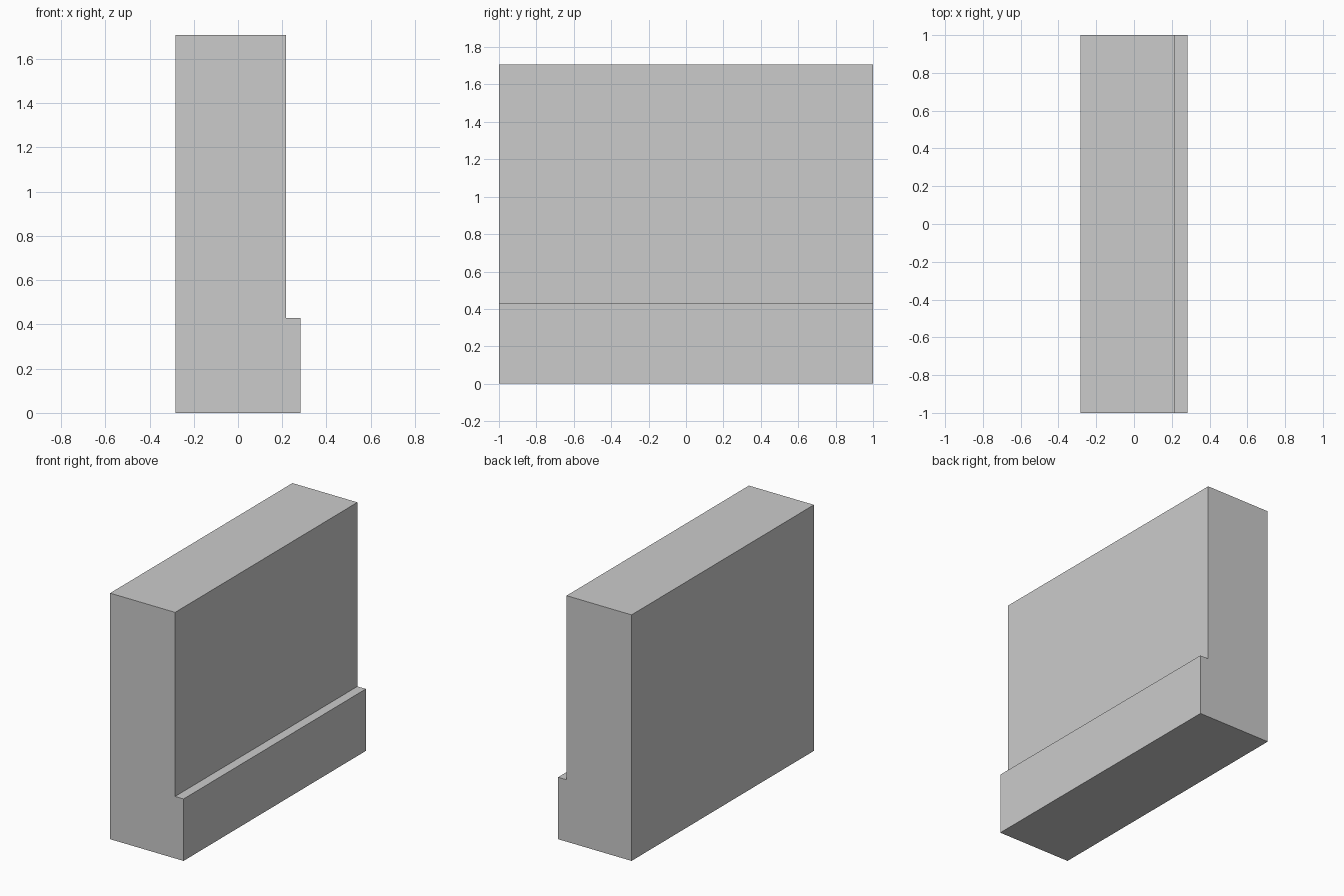
import bpy
import bmesh

if "Cube" in bpy.data.objects:
    bpy.data.objects.remove(bpy.data.objects["Cube"])

# Side profile (x, z) of the wall with a projecting plinth at its foot
profile = [(-0.282, 0), (0.282, 0), (0.282, 0.43),
           (0.217, 0.43), (0.217, 1.708), (-0.282, 1.708)]

# Extrude the profile along the full length in y
bm = bmesh.new()
face = bm.faces.new([bm.verts.new((x, -1, z)) for x, z in profile])
result = bmesh.ops.extrude_face_region(bm, geom=[face])
verts = [v for v in result["geom"] if isinstance(v, bmesh.types.BMVert)]
bmesh.ops.translate(bm, verts=verts, vec=(0, 2, 0))
bmesh.ops.recalc_face_normals(bm, faces=bm.faces)

mesh = bpy.data.meshes.new("wall_with_plinth")
bm.to_mesh(mesh)
bm.free()
bpy.context.collection.objects.link(bpy.data.objects.new("wall_with_plinth", mesh))
